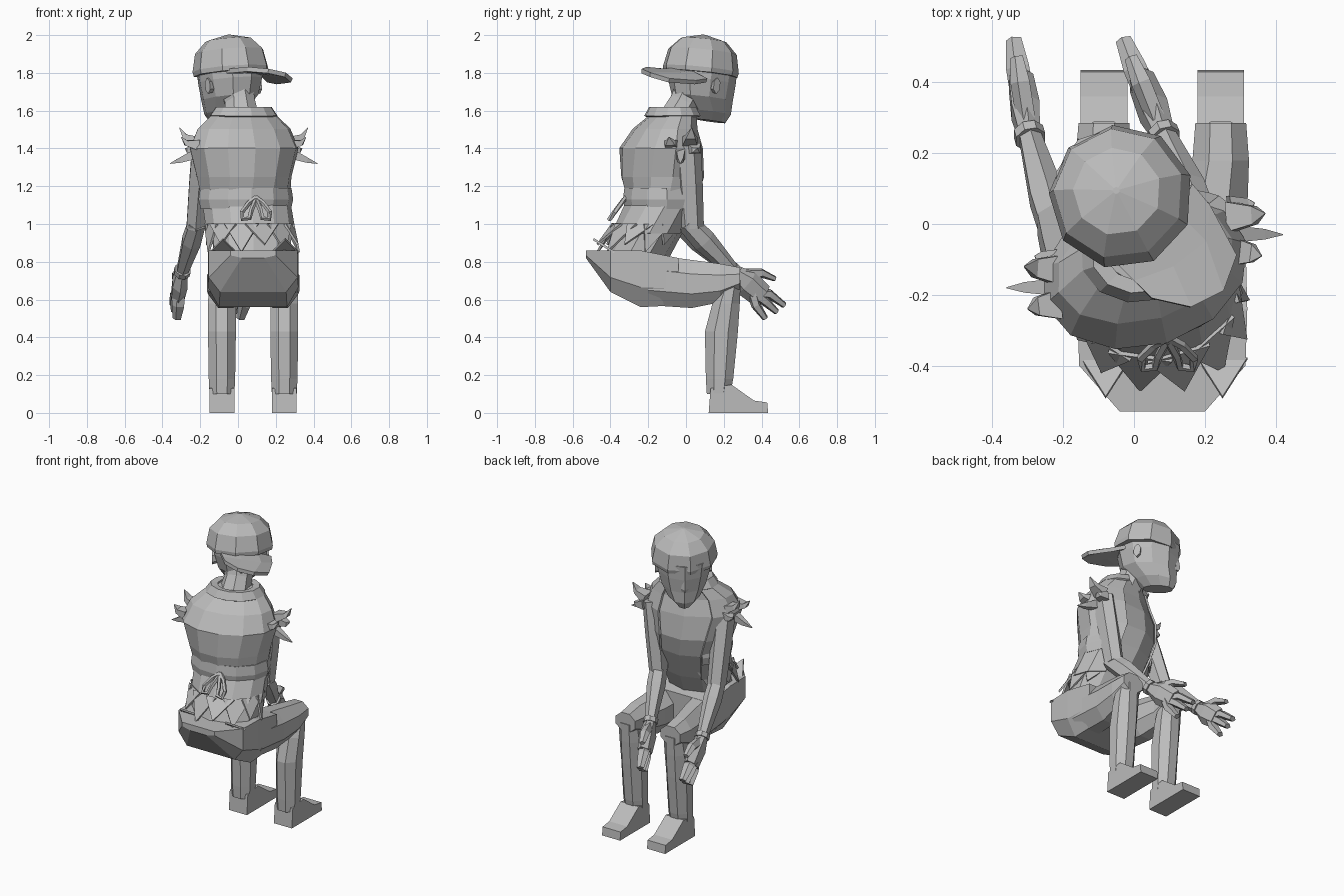
import bpy, bmesh, math
from mathutils import Vector, Matrix

cube = bpy.data.objects.get("Cube")
if cube:
    bpy.data.objects.remove(cube)

grey = bpy.data.materials.new("plain_grey")
grey.use_nodes = True
grey.diffuse_color = (0.5, 0.5, 0.5, 1)
grey.node_tree.nodes["Principled BSDF"].inputs["Base Color"].default_value = (0.5, 0.5, 0.5, 1)


def finish(name, bm, thick=0):
    bmesh.ops.recalc_face_normals(bm, faces=bm.faces)
    mesh = bpy.data.meshes.new(name)
    bm.to_mesh(mesh)
    bm.free()
    mesh.materials.append(grey)
    ob = bpy.data.objects.new(name, mesh)
    bpy.context.collection.objects.link(ob)
    if thick:
        mod = ob.modifiers.new("thickness", "SOLIDIFY")
        mod.thickness = thick
        mod.offset = 0
    return ob


def loft(name, rings, closed=True, thick=0, matrix=None):
    bm = bmesh.new()
    rows = [[bm.verts.new(p) for p in ring] for ring in rings]
    n = len(rows[0])
    for a, b in zip(rows, rows[1:]):
        for i in range(n if closed else n - 1):
            j = (i + 1) % n
            bm.faces.new((a[i], a[j], b[j], b[i]))
    if closed:
        bm.faces.new(rows[0])
        bm.faces.new(rows[-1])
    if matrix:
        bm.transform(matrix)
    return finish(name, bm, thick)


def oval(c, u, v, n, phase=0.5):
    return [Vector(c) + Vector(u) * math.cos(math.tau * (i + phase) / n)
            + Vector(v) * math.sin(math.tau * (i + phase) / n) for i in range(n)]


def tube(name, pts, radii, n=6, side=(1, 0, 0)):
    pts = [Vector(p) for p in pts]
    rings = []
    for i, (p, (ru, rv)) in enumerate(zip(pts, radii)):
        t = (pts[min(i + 1, len(pts) - 1)] - pts[max(i - 1, 0)]).normalized()
        v = t.cross(Vector(side)).normalized()
        u = v.cross(t)
        rings.append(oval(p, u * ru, v * rv, n))
    return loft(name, rings)


def poly(name, pts, thick=0):
    bm = bmesh.new()
    bm.faces.new([bm.verts.new(p) for p in pts])
    return finish(name, bm, thick)


# Torso: z, centre x, centre y, half width, half depth, yaw in degrees
body = [(0.8, 0.08, -0.27, 0.21, 0.17, 0), (0.95, 0.07, -0.2, 0.22, 0.18, 4),
        (1.13, 0.04, -0.12, 0.22, 0.18, 9), (1.25, 0.03, -0.12, 0.24, 0.21, 14),
        (1.4, 0.03, -0.13, 0.28, 0.2, 17), (1.5, 0.03, -0.11, 0.24, 0.15, 17),
        (1.57, 0.03, -0.07, 0.17, 0.11, 17), (1.6, 0.03, -0.06, 0.12, 0.1, 17)]


def body_point(row, angle, grow=1.0):
    z, cx, cy, rx, ry, yaw = row
    p = Matrix.Rotation(math.radians(yaw), 3, "Z") @ Vector(
        (rx * math.cos(angle) * grow, ry * math.sin(angle) * grow, 0))
    return p + Vector((cx, cy, z))


loft("torso", [[body_point(r, math.tau * (i + 0.5) / 10) for i in range(10)] for r in body])

# Open vest wraps the back and sides
arc = [math.radians(125 + 29 * i) for i in range(11)]
loft("vest", [[body_point(r, a, 1.05) for a in arc] for r in body[1:-1]], closed=False, thick=0.012)
loft("collar", [[body_point((z, 0.03, -0.07, r, r * 0.8, 17), a) for a in arc]
                for z, r in ((1.57, 0.18), (1.615, 0.15), (1.61, 0.11))], closed=False, thick=0.012)

# Folded waistband and torn hem
waist = (1.13, 0.04, -0.13, 0.235, 0.19, 9)
loft("waistband", [[body_point((waist[0] + dz,) + waist[1:], a, g) for a in arc]
                   for dz, g in ((-0.05, 1.01), (0, 1.06), (0.06, 1.02))], closed=False, thick=0.01)
hem_top, hem_low = (1.0, 0.06, -0.2, 0.235, 0.19, 4), (0.85, 0.08, -0.26, 0.24, 0.21, 0)
for i, a in enumerate(arc[:-1]):
    mid = (a + arc[i + 1]) / 2
    tip = body_point(hem_low, mid, 1.03) + Vector((0, 0, 0.04 * (i % 2)))
    poly("hem_tatter", [body_point(hem_top, a - 0.15), body_point(hem_top, arc[i + 1] + 0.15), tip], 0.012)

# Hips: y, left x, right x, bottom z, top z
hips = [(-0.53, -0.04, 0.2, 0.82, 0.86), (-0.4, -0.155, 0.315, 0.64, 0.86),
        (-0.24, -0.16, 0.32, 0.56, 0.86), (-0.04, -0.155, 0.315, 0.57, 0.82)]
loft("hips", [[(x0 + 0.06, y, z0), (x1 - 0.06, y, z0), (x1, y, z0 + (z1 - z0) * 0.35),
               (x1, y, z1), (x0, y, z1), (x0, y, z0 + (z1 - z0) * 0.35)]
              for y, x0, x1, z0, z1 in hips])
# Loose cloth points standing off the seat
for x in (-0.08, 0.25):
    poly("seat_tatter", [(x - 0.07, -0.38, 0.85), (x + 0.07, -0.38, 0.85), (x, -0.49, 0.92)], 0.012)

# Legs, mirrored about the hip centre
for s, label in ((-1, "right"), (1, "left")):
    x = 0.08 + s * 0.165
    thigh = [(-0.2, -0.04, 0.11, 0.57, 0.84), (0.03, -0.02, 0.095, 0.555, 0.81),
             (0.18, 0, 0.08, 0.585, 0.79), (0.285, 0, 0.072, 0.65, 0.77)]
    loft(label + "_thigh", [oval((x + s * dx, y, (z0 + z1) / 2), (w * 1.08, 0, 0),
                                 (0, 0, (z1 - z0) * 0.54), 8) for y, dx, w, z0, z1 in thigh])
    shin = [(0.1, 0.11, 0.235, 0.066), (0.18, 0.105, 0.25, 0.07), (0.43, 0.1, 0.275, 0.074),
            (0.58, 0.14, 0.285, 0.074), (0.7, 0.19, 0.29, 0.068)]
    loft(label + "_shin", [oval((x, (y0 + y1) / 2, z), (w * 1.08, 0, 0), (0, (y1 - y0) * 0.54, 0), 8)
                           for z, y0, y1, w in shin])
    shoe = [(0.12, 0), (0.435, 0), (0.43, 0.055), (0.36, 0.065), (0.24, 0.15), (0.13, 0.13)]
    loft(label + "_shoe", [[(x + dx, y, z) for y, z in shoe] for dx in (-0.066, 0.066)])


# Arms and hands
def arm(label, shoulder, elbow, wrist, reach):
    sh, el, wr = Vector(shoulder), Vector(elbow), Vector(wrist)
    tube(label + "_upper_arm", [sh, sh.lerp(el, 0.45), el], [(0.06, 0.08), (0.06, 0.075), (0.055, 0.065)])
    tube(label + "_forearm", [el - (wr - el) * 0.12, el.lerp(wr, 0.3), wr],
         [(0.05, 0.055), (0.055, 0.064), (0.034, 0.038)])
    d = (wr - el).normalized()
    tube(label + "_wristband", [wr - d * 0.015, wr + d * 0.015], [(0.045, 0.048)] * 2, 8)

    def at(forward, up):
        return wr + Vector((reach * forward, forward, up))

    tube(label + "_palm", [at(0, 0), at(0.07, -0.06), at(0.15, -0.13)],
         [(0.034, 0.036), (0.046, 0.075), (0.04, 0.065)])
    for name, f1, u1, f2, u2 in (("index", 0.19, -0.12, 0.27, -0.18),
                                 ("middle", 0.17, -0.16, 0.23, -0.215),
                                 ("little", 0.12, -0.18, 0.17, -0.25)):
        tube(label + "_" + name + "_finger", [at(0.1, -0.11), at(f1, u1), at(f2, u2)],
             [(0.036, 0.028), (0.036, 0.027), (0.024, 0.017)], 5)
    tube(label + "_thumb", [at(0.05, -0.02), at(0.15, -0.01), at(0.22, -0.04)],
         [(0.03, 0.036), (0.03, 0.025), (0.02, 0.015)], 5)


arm("right", (-0.19, -0.14, 1.42), (-0.225, 0.0, 0.98), (-0.295, 0.25, 0.75), -0.16)
arm("left", (0.24, 0.0, 1.42), (0.18, 0.03, 0.98), (0.085, 0.25, 0.75), -0.42)

# Torn sleeve flaps and spikes around both shoulders: rise, spread and reach of each
for s, c in ((-1, (-0.21, -0.17, 1.4)), (1, (0.27, -0.02, 1.4))):
    c = Vector(c)
    for dy, dz, out, width in ((0.05, 0.11, 0.1, 0.06), (-0.01, -0.08, 0.15, 0.035),
                               (-0.07, 0.06, 0.09, 0.06), (0.08, 0.0, 0.07, 0.05)):
        base = c + Vector((0, dy * 0.8, dz * 0.3))
        tip = c + Vector((s * out, dy, dz))
        bend = base.lerp(tip, 0.5) + Vector((s * 0.02, 0, -0.01))
        tube("sleeve_spike", [base, bend, tip], [(width, 0.04), (width * 0.6, 0.02), (0.002, 0.002)],
             4, side=(0, 1, 0))

# Tied teardrop loops at the back of the waist
for s in (-1, 1):
    drop = [(0, 1.14), (0.04, 1.11), (0.075, 1.06), (0.07, 1.025), (0.035, 1.03), (0.025, 1.07), (0, 1.13)]
    tube("waist_loop", [(0.095 + s * dx, -0.32 - (1.14 - z) * 0.75, z) for dx, z in drop],
         [(0.013, 0.013)] * 7, 5, side=(0, 1, 0.1))

# Neck and head, turned and tipped forward
tube("neck", [(0.02, -0.07, 1.54), (0.01, -0.01, 1.64), (-0.02, 0.04, 1.74)],
     [(0.1, 0.09), (0.085, 0.085), (0.11, 0.1)], 8)
pose = (Matrix.Translation((-0.035, 0.075, 1.8)) @ Matrix.Rotation(math.radians(37), 4, "Z")
        @ Matrix.Rotation(math.radians(-7), 4, "X"))
skull = [(-0.245, 0.1, 0.05, 0.095), (-0.2, 0.08, 0.1, 0.13), (-0.13, 0.03, 0.14, 0.175),
         (-0.04, 0.015, 0.165, 0.19), (0.05, 0.01, 0.18, 0.19)]
loft("head", [oval((0, y, z), (rx, 0, 0), (0, ry, 0), 10) for z, y, rx, ry in skull], matrix=pose)
loft("nose", [oval((0, y, z), (r, 0, 0), (0, r, 0), 4, 0)
              for z, y, r in ((-0.12, 0.19, 0.025), (-0.1, 0.2, 0.022), (-0.03, 0.19, 0.012))], matrix=pose)
for s in (-1, 1):
    loft("ear", [oval((s * x, -0.01, -0.07), (0, r, 0), (0, 0, r * 1.8), 6)
                 for x, r in ((0.13, 0.018), (0.172, 0.024))], matrix=pose)

# Cap worn backwards
loft("cap_crown", [oval((0, 0, z), (r, 0, 0), (0, r, 0), 9)
                   for z, r in ((-0.005, 0.2), (0.02, 0.205), (0.115, 0.185), (0.175, 0.125), (0.203, 0.01))],
     matrix=pose)
loft("cap_brim", [[(-0.06, -0.1, 1.81), (0.04, -0.05, 1.82), (0.12, 0.03, 1.8), (0.16, 0.11, 1.76)],
                  [(0.0, -0.16, 1.815), (0.11, -0.12, 1.81), (0.2, -0.05, 1.79), (0.21, 0.05, 1.75)],
                  [(0.05, -0.21, 1.82), (0.16, -0.235, 1.81), (0.25, -0.19, 1.79), (0.285, -0.09, 1.76)]],
     closed=False, thick=0.024)
